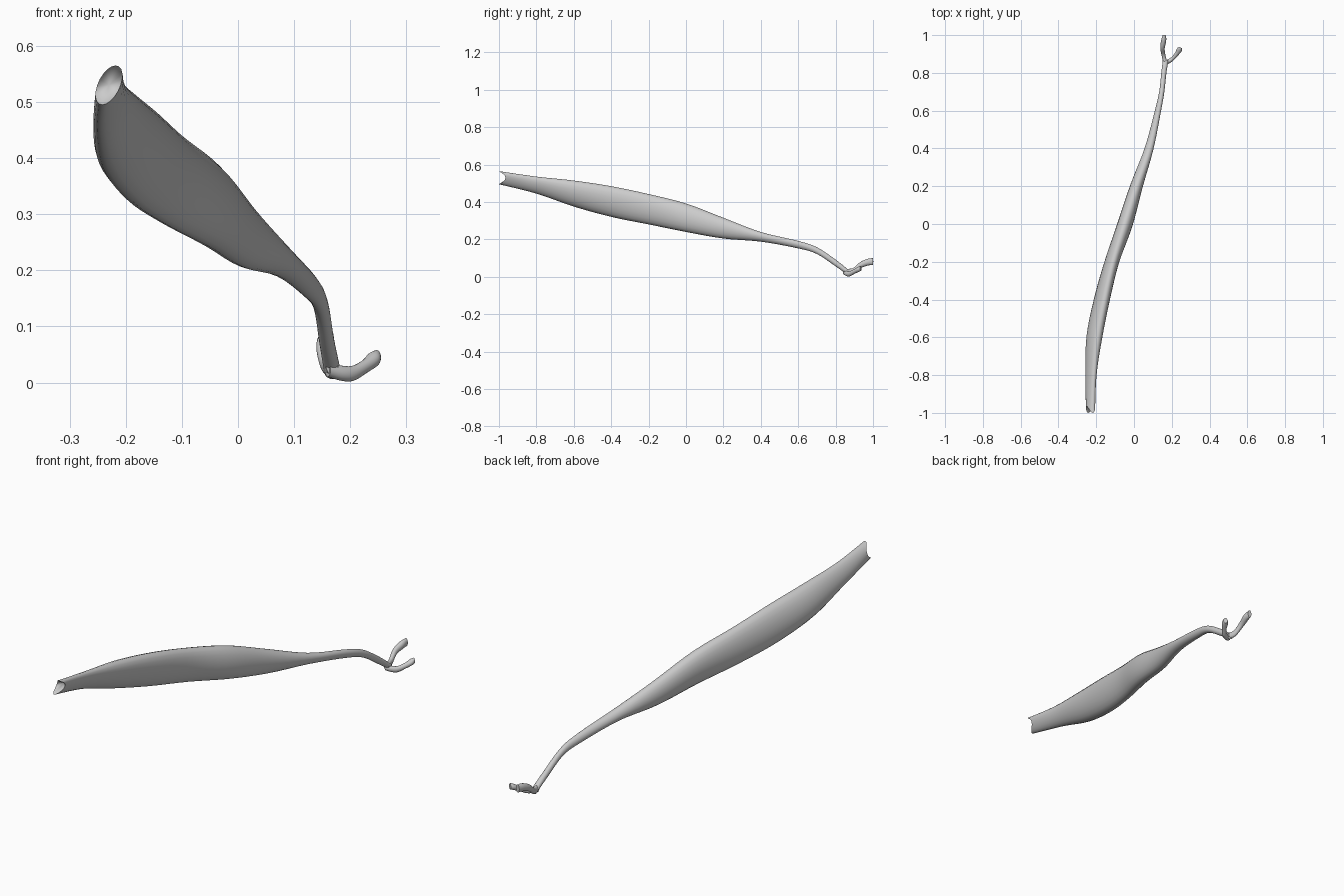
import bpy
from math import cos, sin, pi
from mathutils import Vector

if "Cube" in bpy.data.objects:
    bpy.data.objects.remove(bpy.data.objects["Cube"])

SIDES = 20


def spline(a, b, c, d, t):
    """Catmull-Rom blend of four stations."""
    return [0.5 * (2*q + (r - p)*t + (2*p - 5*q + 4*r - s)*t*t + (3*q - p - 3*r + s)*t**3)
            for p, q, r, s in zip(a, b, c, d)]


def loft(name, stations, steps=5, notch=0.0):
    """Skin oval sections. Station: x, y, z_low, z_high, width, lean of the top edge."""
    n = len(stations)
    rows = []
    for i in range(n - 1):
        quad = [stations[max(0, min(n - 1, i + k))] for k in (-1, 0, 1, 2)]
        rows += [spline(*quad, s / steps) for s in range(steps)]
    rows.append(list(stations[-1]))

    verts, faces = [], []
    for i, (x, y, lo, hi, w, lean) in enumerate(rows):
        p, q = rows[max(i - 1, 0)], rows[min(i + 1, len(rows) - 1)]
        side = Vector((q[1] - p[1], p[0] - q[0], 0)).normalized()
        for k in range(SIDES):
            a = 2 * pi * k / SIDES
            u, v = cos(a), sin(a)
            pos = Vector((x, y, (lo + hi)/2 + v*(hi - lo)/2)) + side * (u*w/2 + lean*v)
            # fishtail notch fades out along the first sections
            pos.y += notch * (1 - v*v) * max(0, 1 - i / 4)
            verts.append(pos)
    for i in range(len(rows) - 1):
        for k in range(SIDES):
            a, b = i*SIDES + k, i*SIDES + (k + 1) % SIDES
            faces.append((a, b, b + SIDES, a + SIDES))
    # end caps, the first one sunk inwards
    for ring, order in ((0, -1), (len(rows) - 1, 1)):
        ids = list(range(ring*SIDES, (ring + 1)*SIDES))
        c = len(verts)
        verts.append(sum((verts[j] for j in ids), Vector()) / SIDES
                     + Vector((0, notch if ring == 0 else 0, 0)))
        for k in range(SIDES):
            a, b = ids[k], ids[(k + 1) % SIDES]
            faces.append((a, b, c) if order == 1 else (b, a, c))
    mesh = bpy.data.meshes.new(name)
    mesh.from_pydata(verts, [], [tuple(reversed(f)) for f in faces])
    mesh.update()
    obj = bpy.data.objects.new(name, mesh)
    bpy.context.collection.objects.link(obj)
    bpy.ops.object.select_all(action='DESELECT')
    obj.select_set(True)
    bpy.context.view_layer.objects.active = obj
    # make normals consistently outward
    bpy.ops.object.mode_set(mode='EDIT')
    bpy.ops.mesh.select_all(action='SELECT')
    bpy.ops.mesh.normals_make_consistent(inside=False)
    bpy.ops.object.mode_set(mode='OBJECT')
    bpy.ops.object.shade_smooth_by_angle(angle=0.8)
    return obj


# Flat muscle belly narrowing into the tendon
loft("muscle_belly", [
    (-.230, -1.00, .495, .565, .042, .012),
    (-.228, -.80, .445, .536, .050, .016),
    (-.210, -.60, .375, .515, .076, .018),
    (-.170, -.40, .320, .485, .078, .015),
    (-.117, -.20, .280, .443, .074, .008),
    (-.047, .00, .240, .392, .080, .000),
    (.013, .20, .205, .316, .066, .002),
    (.080, .40, .188, .240, .046, .004),
    (.127, .60, .152, .192, .032, .003),
    (.147, .70, .122, .158, .027, .000),
    (.158, .80, .056, .092, .027, .000),
    (.168, .87, .006, .036, .030, .000),
], notch=0.035)

# Two tendon slips forking from the end
loft("straight_tendon_slip", [
    (.168, .845, .014, .044, .022, 0),
    (.157, .89, .016, .046, .020, 0),
    (.151, .93, .045, .078, .023, 0),
    (.157, .97, .060, .096, .027, 0),
    (.161, 1.00, .064, .100, .018, 0),
])
loft("side_tendon_slip", [
    (.160, .850, .010, .036, .024, 0),
    (.185, .862, .003, .030, .022, 0),
    (.205, .876, .003, .030, .020, 0),
    (.226, .900, .016, .041, .022, 0),
    (.240, .922, .026, .054, .028, 0),
    (.247, .934, .031, .058, .018, 0),
])
